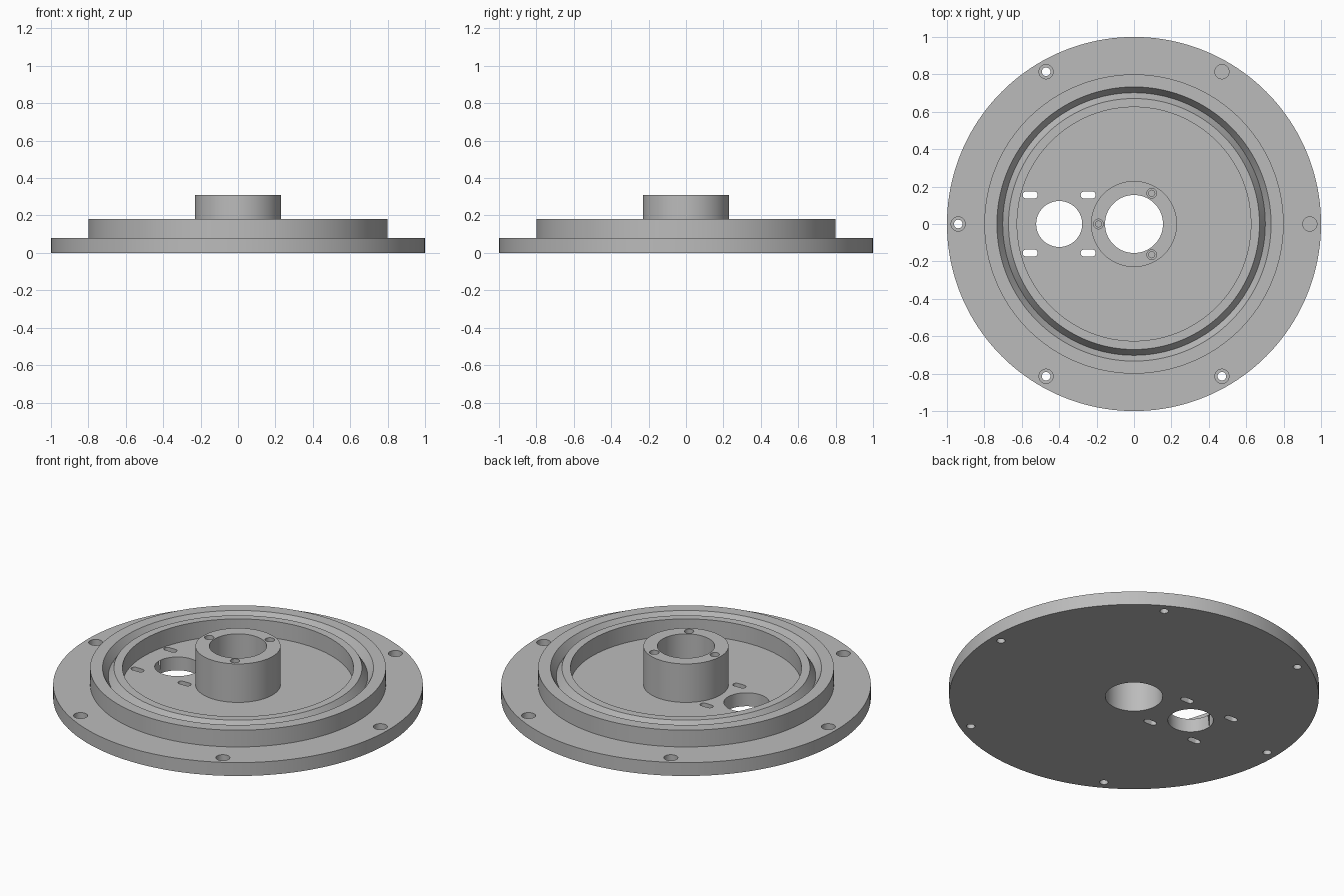
import bpy, bmesh
from math import cos, sin, pi, radians

cube = bpy.data.objects.get("Cube")
if cube:
    bpy.data.objects.remove(cube, do_unlink=True)

grey = bpy.data.materials.new("machined grey")
grey.use_nodes = True
colour = (0.5, 0.5, 0.5, 1)
grey.diffuse_color = colour
grey.node_tree.nodes["Principled BSDF"].inputs["Base Color"].default_value = colour

BASE, RIM, HUB = 0.08, 0.18, 0.31


def add_object(name, bm):
    bmesh.ops.recalc_face_normals(bm, faces=bm.faces)
    mesh = bpy.data.meshes.new(name)
    bm.to_mesh(mesh)
    bm.free()
    mesh.materials.append(grey)
    obj = bpy.data.objects.new(name, mesh)
    bpy.context.collection.objects.link(obj)
    return obj


def lathe(name, profile, segments):
    """Revolve a closed (radius, z) profile around the z axis."""
    bm = bmesh.new()
    rings = []
    for i in range(segments):
        a = 2 * pi * i / segments
        rings.append([bm.verts.new((r * cos(a), r * sin(a), z)) for r, z in profile])
    for i, ring in enumerate(rings):
        following = rings[(i + 1) % segments]
        for j in range(len(profile)):
            k = (j + 1) % len(profile)
            bm.faces.new((ring[j], following[j], following[k], ring[k]))
    return add_object(name, bm)


def prism(bm, outline, bottom, top):
    """Extrude a flat outline into a solid."""
    base = bm.faces.new([bm.verts.new((x, y, bottom)) for x, y in outline])
    result = bmesh.ops.extrude_face_region(bm, geom=[base])
    verts = [v for v in result["geom"] if isinstance(v, bmesh.types.BMVert)]
    bmesh.ops.translate(bm, verts=verts, vec=(0, 0, top - bottom))


def circle(x, y, radius, steps=32):
    return [(x + radius * cos(2 * pi * i / steps), y + radius * sin(2 * pi * i / steps))
            for i in range(steps)]


def slot(x, y, half_length, radius, steps=10):
    points = []
    for side, start in ((1, -pi / 2), (-1, pi / 2)):
        for i in range(steps + 1):
            a = start + pi * i / steps
            points.append((x + side * (half_length - radius) + radius * cos(a),
                           y + radius * sin(a)))
    return points


def cut(target, name, outlines, bottom, top):
    bm = bmesh.new()
    for outline in outlines:
        prism(bm, outline, bottom, top)
    cutter = add_object(name, bm)
    cutter.hide_render = True
    mod = target.modifiers.new(name, "BOOLEAN")
    mod.operation = "DIFFERENCE"
    mod.solver = "EXACT"
    mod.object = cutter
    bpy.context.view_layer.objects.active = target
    bpy.ops.object.modifier_apply(modifier=name)
    bpy.data.objects.remove(cutter, do_unlink=True)


# Flange, raised rim with V groove, recessed floor and bored hub
plate = lathe("flange_plate", [
    (0.155, 0), (1, 0), (1, BASE), (0.8, BASE), (0.8, RIM),
    (0.733, RIM), (0.702, RIM - 0.05), (0.671, RIM), (0.625, RIM),
    (0.625, BASE), (0.23, BASE), (0.23, HUB), (0.155, HUB)], 160)

# Round opening and four slots through the floor
openings = [circle(-0.4, 0, 0.123, 64)]
openings += [slot(x, y, 0.04, 0.019) for x in (-0.555, -0.245) for y in (-0.155, 0.155)]
cut(plate, "floor_openings", openings, -0.1, 0.15)

# Counterbored bolt holes around the flange
bolts = [(0.94 * cos(radians(a)), 0.94 * sin(radians(a))) for a in range(0, 360, 60)]
cut(plate, "bolt_holes", [circle(x, y, 0.023) for x, y in bolts], -0.1, 0.15)
cut(plate, "bolt_counterbores", [circle(x, y, 0.038) for x, y in bolts], 0.04, 0.15)

# Blind stepped screw holes in the hub
screws = [(0.19 * cos(radians(a)), 0.19 * sin(radians(a))) for a in (60, 180, 300)]
cut(plate, "screw_holes", [circle(x, y, 0.016, 24) for x, y in screws], 0.18, 0.4)
cut(plate, "screw_counterbores", [circle(x, y, 0.026, 24) for x, y in screws], 0.28, 0.4)

# Smooth curved walls, keep machined edges crisp
bpy.ops.object.select_all(action="DESELECT")
plate.select_set(True)
bpy.context.view_layer.objects.active = plate
bpy.ops.object.shade_smooth_by_angle(angle=radians(30))
